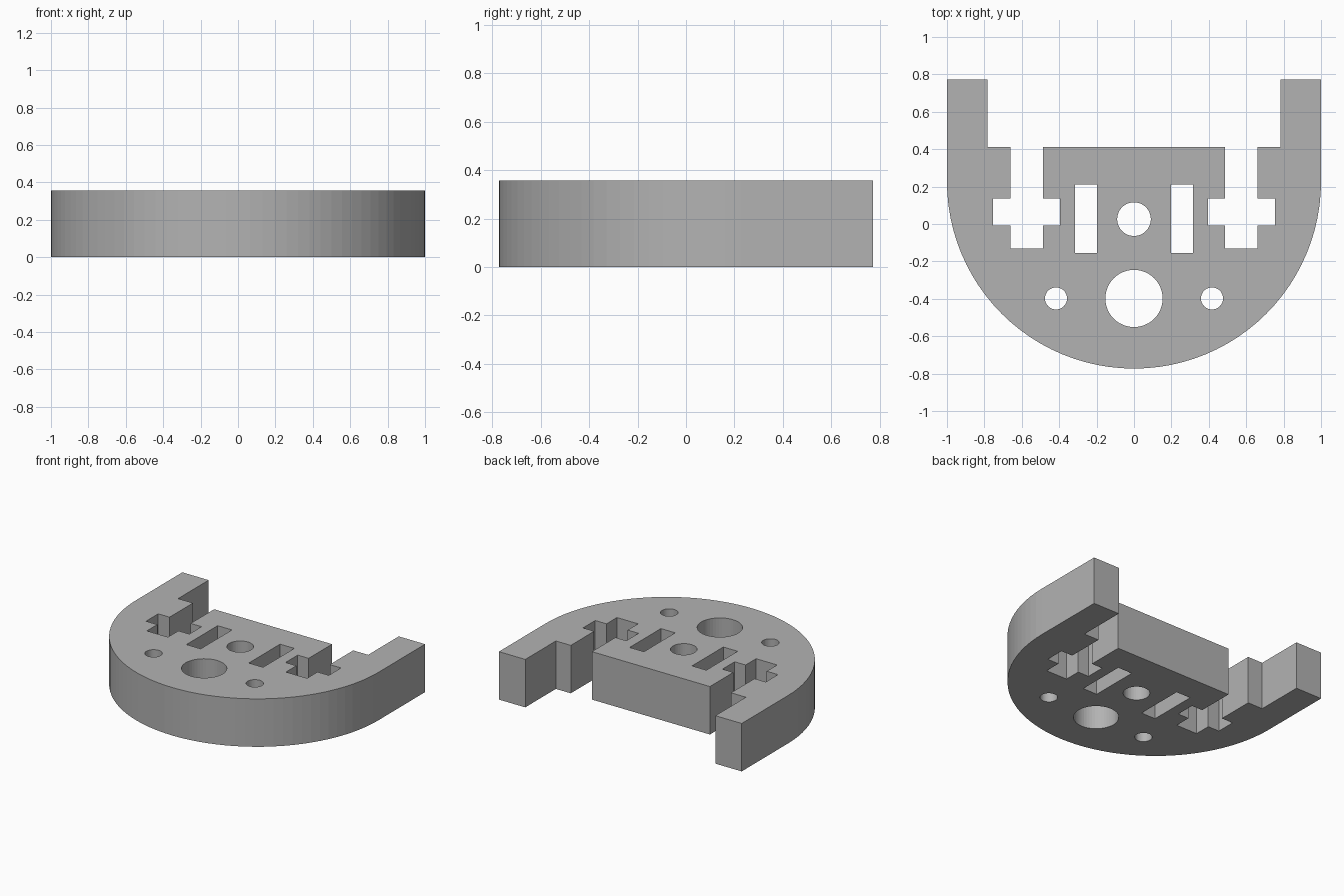
import bpy
import bmesh
from math import cos, sin, pi

HEIGHT = 0.357
BACK, FRONT = 0.773, -0.773
ARC_Y = FRONT + 1.0

if "Cube" in bpy.data.objects:
    bpy.data.objects.remove(bpy.data.objects["Cube"], do_unlink=True)

grey = bpy.data.materials.new("plain grey")
grey.use_nodes = True
colour = (0.45, 0.45, 0.45, 1)
grey.diffuse_color = colour
grey.node_tree.nodes["Principled BSDF"].inputs["Base Color"].default_value = colour


def arc(x, y, r, start, end, steps):
    return [(x + r * cos(start + (end - start) * i / steps),
             y + r * sin(start + (end - start) * i / steps)) for i in range(steps + 1)]


def circle(x, y, r, steps=48):
    return arc(x, y, r, 0, 2 * pi, steps)[:-1]


def rectangle(x0, x1, y0, y1):
    return [(x0, y0), (x1, y0), (x1, y1), (x0, y1)]


# Outline: rounded front, two rear arms, and cross-shaped notches open to the back
half = [(1, BACK), (0.783, BACK), (0.783, 0.413), (0.66, 0.413),
        (0.66, 0.137), (0.753, 0.137), (0.753, -0.007), (0.66, -0.007),
        (0.66, -0.13), (0.486, -0.13), (0.486, -0.007), (0.396, -0.007),
        (0.396, 0.137), (0.486, 0.137), (0.486, 0.413)]
mirrored = [(-x, y) for x, y in reversed(half)]
outline = half + mirrored + arc(0, ARC_Y, 1, pi, 2 * pi, 48)

# Through holes: centre pair, then slots and small holes on both sides
loops = [outline, circle(0, 0.026, 0.09), circle(0, -0.398, 0.153)]
for side in (-1, 1):
    loops.append(circle(side * 0.417, -0.398, 0.059))
    loops.append(rectangle(side * 0.198, side * 0.316, -0.156, 0.212))

# Filled flat profile, extruded to a solid plate
profile = bpy.data.curves.new("plate_profile", "CURVE")
profile.dimensions = "2D"
profile.fill_mode = "BOTH"
profile.extrude = HEIGHT / 2
for points in loops:
    spline = profile.splines.new("POLY")
    spline.points.add(len(points) - 1)
    for point, (x, y) in zip(spline.points, points):
        point.co = (x, y, 0, 1)
    spline.use_cyclic_u = True

plate = bpy.data.objects.new("mounting_plate", profile)
plate.location.z = HEIGHT / 2
bpy.context.collection.objects.link(plate)
bpy.ops.object.select_all(action="DESELECT")
plate.select_set(True)
bpy.context.view_layer.objects.active = plate
bpy.ops.object.convert(target="MESH")
plate = bpy.context.object

# Weld caps to walls and keep flat faces
bm = bmesh.new()
bm.from_mesh(plate.data)
bmesh.ops.remove_doubles(bm, verts=bm.verts, dist=0.0001)
bmesh.ops.recalc_face_normals(bm, faces=bm.faces)
for face in bm.faces:
    face.smooth = False
bm.to_mesh(plate.data)
bm.free()
plate.data.materials.clear()
plate.data.materials.append(grey)
